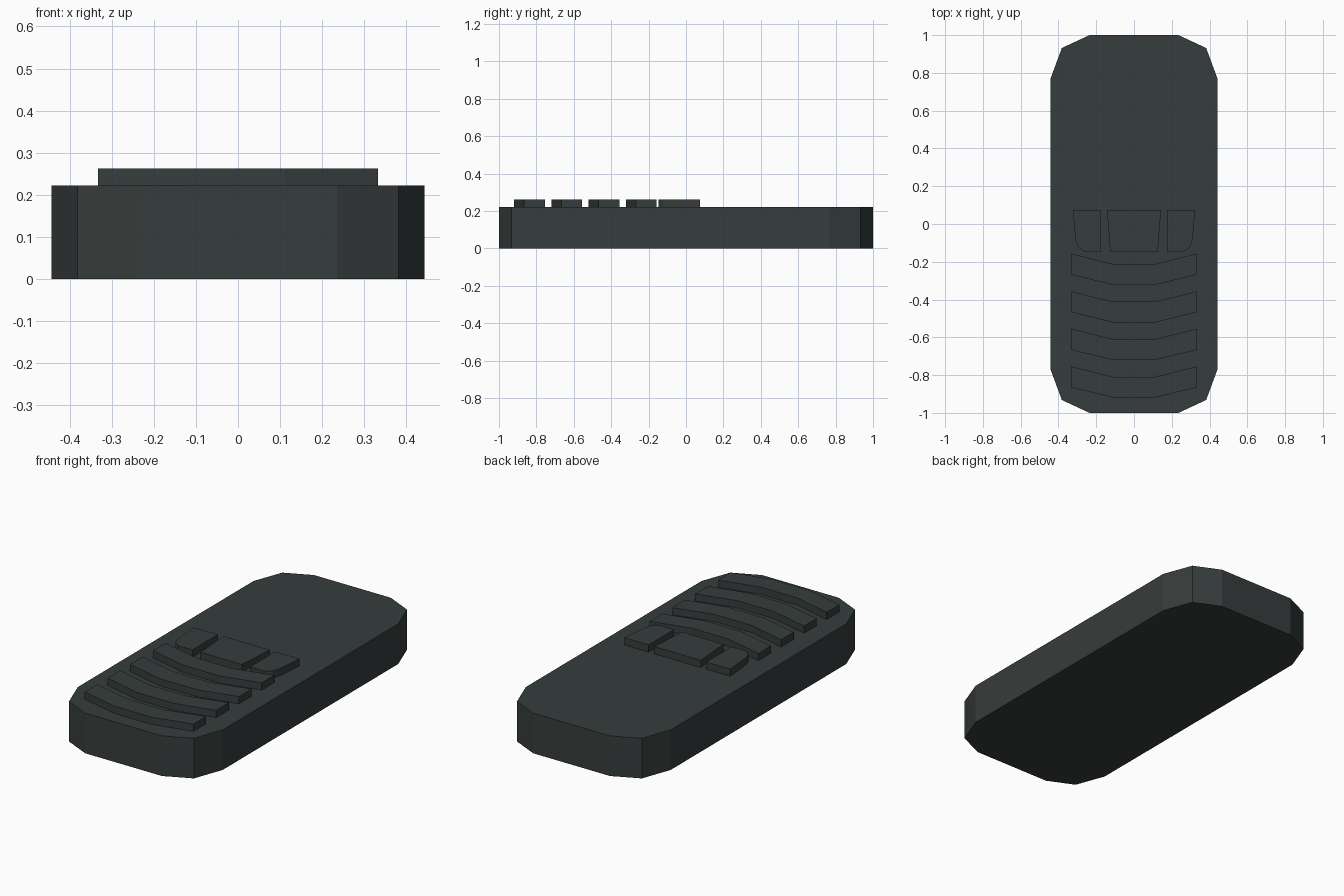
import bpy, bmesh

if "Cube" in bpy.data.objects:
    bpy.data.objects.remove(bpy.data.objects["Cube"])

BODY_TOP, KEY_TOP = 0.222, 0.262

plastic = bpy.data.materials.new("dark_slate_plastic")
plastic.diffuse_color = (0.037, 0.046, 0.045, 1)
plastic.use_nodes = True
plastic.node_tree.nodes["Principled BSDF"].inputs["Base Color"].default_value = plastic.diffuse_color


def prism(name, outline, z0, z1):
    """Extrude a flat outline straight up from z0 to z1."""
    bm = bmesh.new()
    base = bm.faces.new([bm.verts.new((x, y, z0)) for x, y in outline])
    ext = bmesh.ops.extrude_face_region(bm, geom=[base], use_keep_orig=True)
    for v in ext["geom"]:
        if isinstance(v, bmesh.types.BMVert):
            v.co.z = z1
    bmesh.ops.recalc_face_normals(bm, faces=bm.faces[:])
    mesh = bpy.data.meshes.new(name)
    bm.to_mesh(mesh)
    bm.free()
    mesh.materials.append(plastic)
    obj = bpy.data.objects.new(name, mesh)
    bpy.context.collection.objects.link(obj)
    return obj


def mirror_x(pts):
    return pts + [(-x, y) for x, y in reversed(pts)]


def key(name, outline):
    prism(name, outline, BODY_TOP - 0.004, KEY_TOP)


# Body: slab with faceted corners
corner = [(0.235, 1.0), (0.382, 0.932), (0.443, 0.767)]
right_side = [(x, -y) for x, y in corner] + corner[::-1]
prism("body", mirror_x(right_side), 0, BODY_TOP)

# Middle key and the two rounded side keys
key("centre_key", mirror_x([(0.126, -0.147), (0.143, 0.075)]))
side = [(0.176, -0.147), (0.262, -0.147), (0.296, -0.122),
        (0.310, -0.083), (0.323, 0.075), (0.176, 0.075)]
key("right_key", side)
key("left_key", [(-x, y) for x, y in side])

# Four bowed key rows
for i in range(4):
    y = -0.157 - 0.199 * i
    half = [(0.112, y - 0.165), (0.333, y - 0.111), (0.333, y), (0.112, y - 0.055)]
    key(f"key_row_{i + 1}", mirror_x(half))
